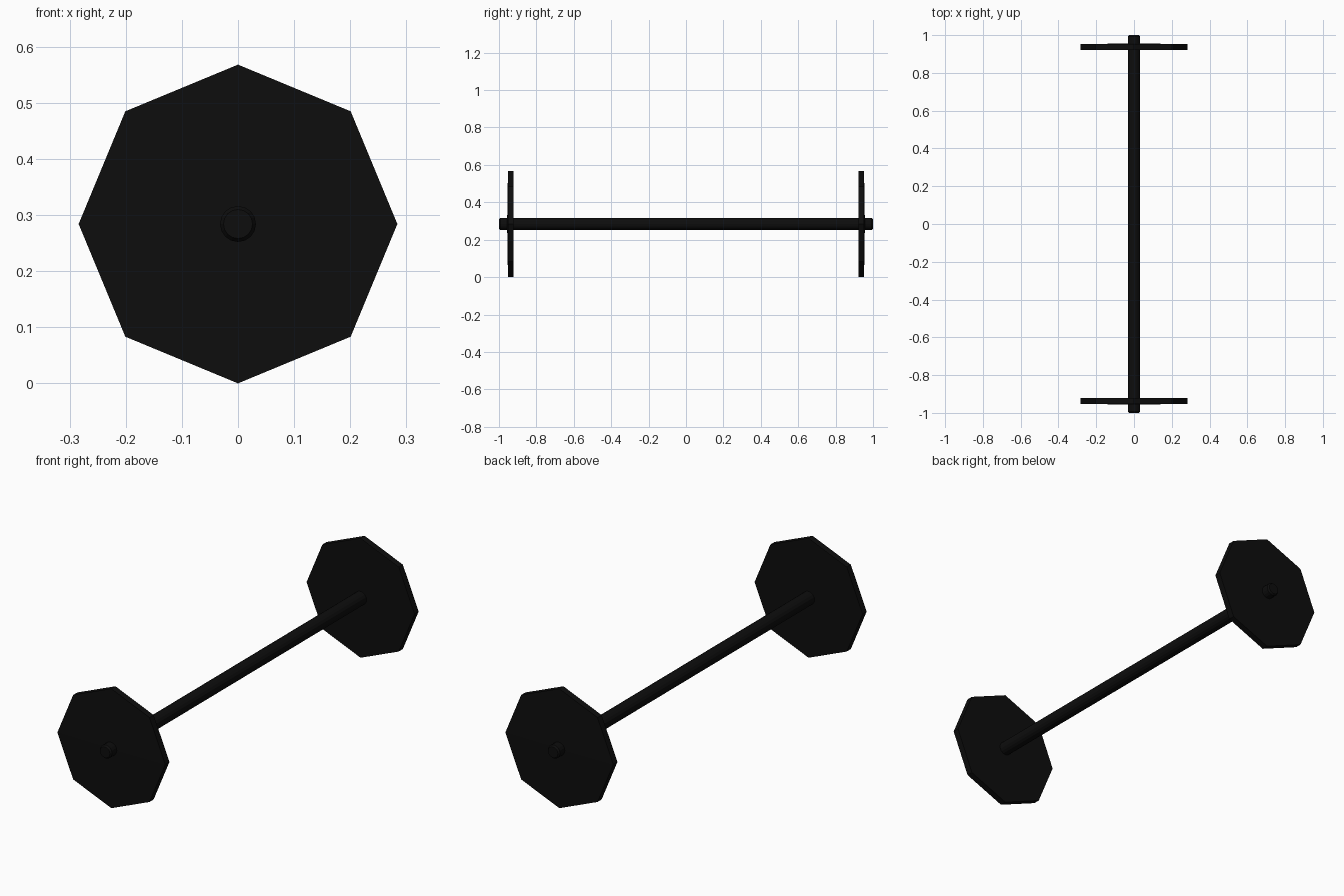
import bpy, bmesh, math
from mathutils import Matrix

if "Cube" in bpy.data.objects:
    bpy.data.objects.remove(bpy.data.objects["Cube"])

R = 0.284          # plate radius, also the axle height
BAR_R = 0.032

black = bpy.data.materials.new("black_iron")
black.diffuse_color = (0.004, 0.004, 0.004, 1)
black.use_nodes = True
black.node_tree.nodes["Principled BSDF"].inputs["Base Color"].default_value = black.diffuse_color


def lathe(name, profile, sides):
    """Faceted solid around the y axis from (radius, y) points, capped at both ends."""
    bm = bmesh.new()
    rings = []
    for r, y in profile:
        rings.append([bm.verts.new((r * math.cos(2 * math.pi * i / sides), y,
                                    r * math.sin(2 * math.pi * i / sides)))
                      for i in range(sides)])
    for a, b in zip(rings, rings[1:]):
        for i in range(sides):
            j = (i + 1) % sides
            bm.faces.new((a[i], a[j], b[j], b[i]))
    bm.faces.new(rings[0])
    bm.faces.new(rings[-1])
    bmesh.ops.transform(bm, matrix=Matrix.Translation((0, 0, R)), verts=bm.verts)
    bmesh.ops.recalc_face_normals(bm, faces=bm.faces)
    mesh = bpy.data.meshes.new(name)
    bm.to_mesh(mesh)
    bm.free()
    mesh.materials.append(black)
    obj = bpy.data.objects.new(name, mesh)
    bpy.context.collection.objects.link(obj)
    return obj


# Long bar with slightly eased ends
lathe("bar", [(BAR_R - 0.006, -1), (BAR_R, -0.992),
              (BAR_R, 0.992), (BAR_R - 0.006, 1)], 16)

# Octagonal plates, outer face very slightly domed
for name, s in (("front_plate", -1), ("back_plate", 1)):
    lathe(name, [(BAR_R * 0.9, s * 0.921), (R, s * 0.921),
                 (R, s * 0.952), (BAR_R * 0.9, s * 0.956)], 8)
